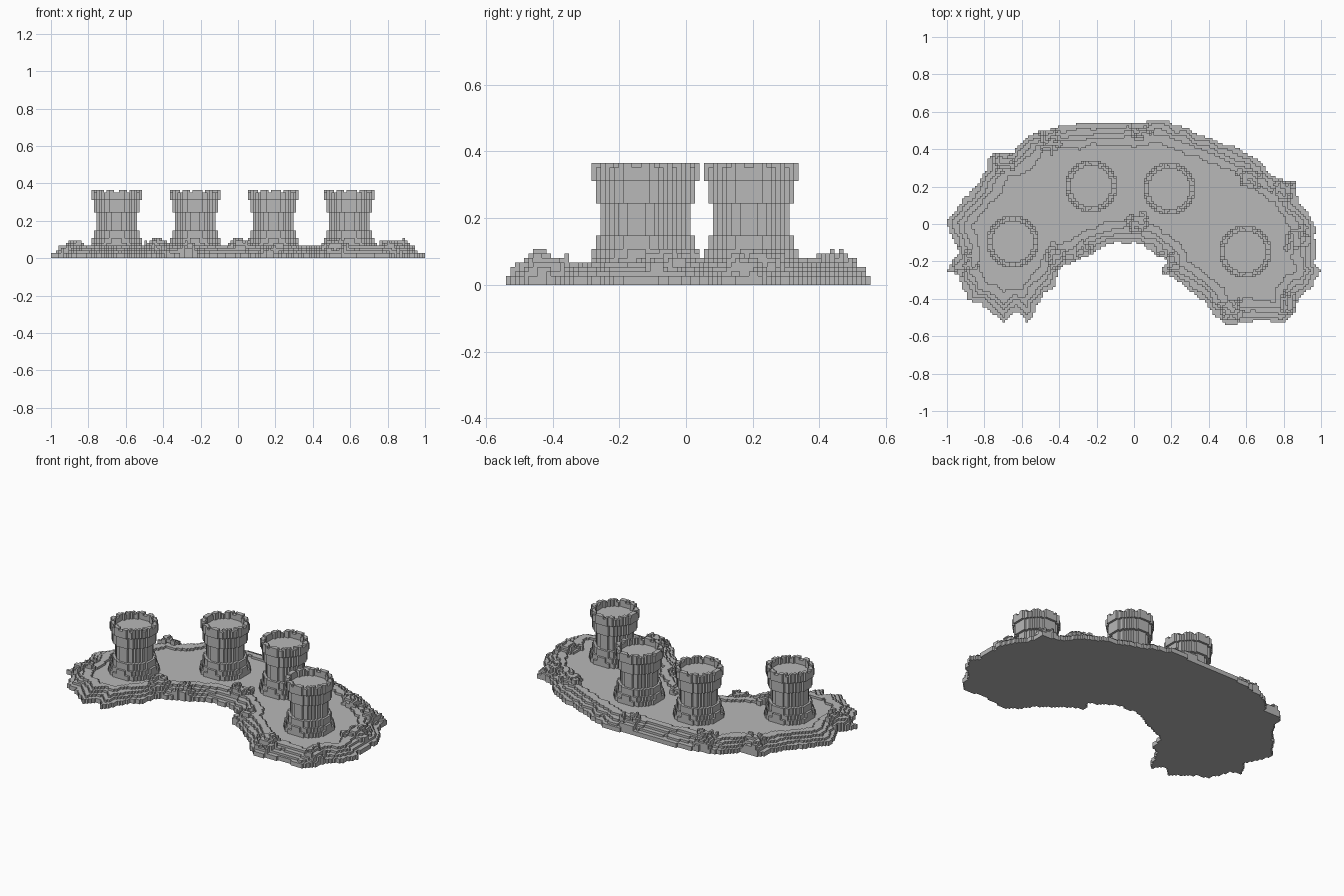
import bpy
import bmesh
import math
from mathutils import Vector, noise

V = 2 / 148  # edge length of one block

cube = bpy.data.objects.get("Cube")
if cube:
    bpy.data.objects.remove(cube)

stone = bpy.data.materials.new("grey stone")
stone.use_nodes = True
GREY = (0.48, 0.48, 0.48, 1)
stone.diffuse_color = GREY
stone.node_tree.nodes["Principled BSDF"].inputs["Base Color"].default_value = GREY


def build_blocks(name, cells):
    """Make one mesh from the exposed faces of a set of grid cells."""
    bm = bmesh.new()
    corners = {}

    def corner(p):
        if p not in corners:
            corners[p] = bm.verts.new([c * V for c in p])
        return corners[p]

    for cell in cells:
        for axis in range(3):
            for side in (0, 1):
                near = list(cell)
                near[axis] += 2 * side - 1
                if tuple(near) in cells:
                    continue
                quad = []
                for a, b in ((0, 0), (1, 0), (1, 1), (0, 1)):
                    p = list(cell)
                    p[axis] += side
                    p[(axis + 1) % 3] += a
                    p[(axis + 2) % 3] += b
                    quad.append(corner(tuple(p)))
                bm.faces.new(quad if side else quad[::-1])
    mesh = bpy.data.meshes.new(name)
    bm.to_mesh(mesh)
    bm.free()
    mesh.materials.append(stone)
    obj = bpy.data.objects.new(name, mesh)
    bpy.context.collection.objects.link(obj)
    return obj


# Shoreline of the curved island, in hundredths
SHORE = [Vector(p) / 100 for p in (
    (-100, 2), (-93, 10), (-82, 23), (-76, 37), (-65, 38), (-58, 46), (-48, 51),
    (-38, 52), (-20, 54), (0, 54), (13, 56), (25, 52), (35, 48), (48, 43),
    (60, 38), (68, 33), (76, 24), (85, 23), (88, 12), (97, 0), (97, -20),
    (100, -25), (95, -33), (87, -40), (86, -49), (80, -53), (60, -52), (50, -55),
    (42, -48), (36, -40), (26, -32), (16, -27), (17, -20), (8, -13), (0, -10),
    (-8, -10), (-20, -14), (-28, -19), (-38, -23), (-42, -32), (-50, -40),
    (-57, -53), (-62, -46), (-70, -53), (-78, -45), (-88, -40), (-95, -27),
    (-100, -26), (-94, -15))]
EDGES = list(zip(SHORE, SHORE[1:] + SHORE[:1]))

# Rock piles along the shore: x, y
ROCKS = [Vector(p) / 100 for p in (
    (-70, 35), (-45, 46), (2, 50), (62, 24), (80, 18), (87, -8), (17, -22),
    (-27, -15), (2, 0), (-92, -20), (52, -45), (82, -43), (-42, -18))]


def shore_distance(p):
    """Distance to the shoreline, negative in the water."""
    inside, nearest = False, 9
    for a, b in EDGES:
        ab = b - a
        t = max(0, min(1, (p - a).dot(ab) / ab.length_squared))
        nearest = min(nearest, (p - a - ab * t).length)
        if (a.y > p.y) != (b.y > p.y) and p.x < a.x + ab.x * (p.y - a.y) / ab.y:
            inside = not inside
    return nearest if inside else -nearest


def ground_level(p):
    """Terrace height in blocks."""
    d = shore_distance(p)
    rough = noise.noise(Vector((p.x, p.y, 0)) * 16)
    d += 0.018 * rough
    if d < 0:
        return 0
    level = 2 + sum(d > step for step in (0.025, 0.05, 0.075))
    if d > 0.12:
        level = 4
    for rock in ROCKS:
        r = (p - rock).length
        bump = noise.noise(Vector((p.x, p.y, 3)) * 24)
        if r < 0.06 + 0.05 * bump:
            level += 1 + (r < 0.045) + (bump > 0.2)
            break
    return min(level, 8)


# Island
island = set()
for i in range(-74, 74):
    for j in range(-42, 42):
        top = ground_level(Vector((i + 0.5, j + 0.5)) * V)
        island.update((i, j, k) for k in range(top))
build_blocks("rocky_island", island)

# Tower profile: top height in blocks, radius
PROFILE = ((6, 0.142), (8, 0.132), (11, 0.122), (18, 0.105), (23, 0.122), (27, 0.133))
FLOOR = 24


def tower(name, cx, cy, notches):
    cells = set()
    ci, cj = round(cx / V), round(cy / V)
    for i in range(-12, 12):
        for j in range(-12, 12):
            x, y = (i + 0.5) * V, (j + 0.5) * V
            r = math.hypot(x, y)
            gap = math.cos(notches * math.atan2(y, x)) > 0.6
            for k in range(3, 27):
                radius = next(rad for top, rad in PROFILE if k < top)
                hollow = k >= FLOOR and r < 0.11
                notch = k >= 26 and gap
                if r < radius and not hollow and not notch:
                    cells.add((ci + i, cj + j, k))
    return build_blocks(name, cells)


# Four towers following the arc
tower("right_outer_tower", -0.645, -0.1, 12)
tower("right_inner_tower", -0.225, 0.2, 11)
tower("left_inner_tower", 0.19, 0.19, 11)
tower("left_outer_tower", 0.6, -0.147, 11)
